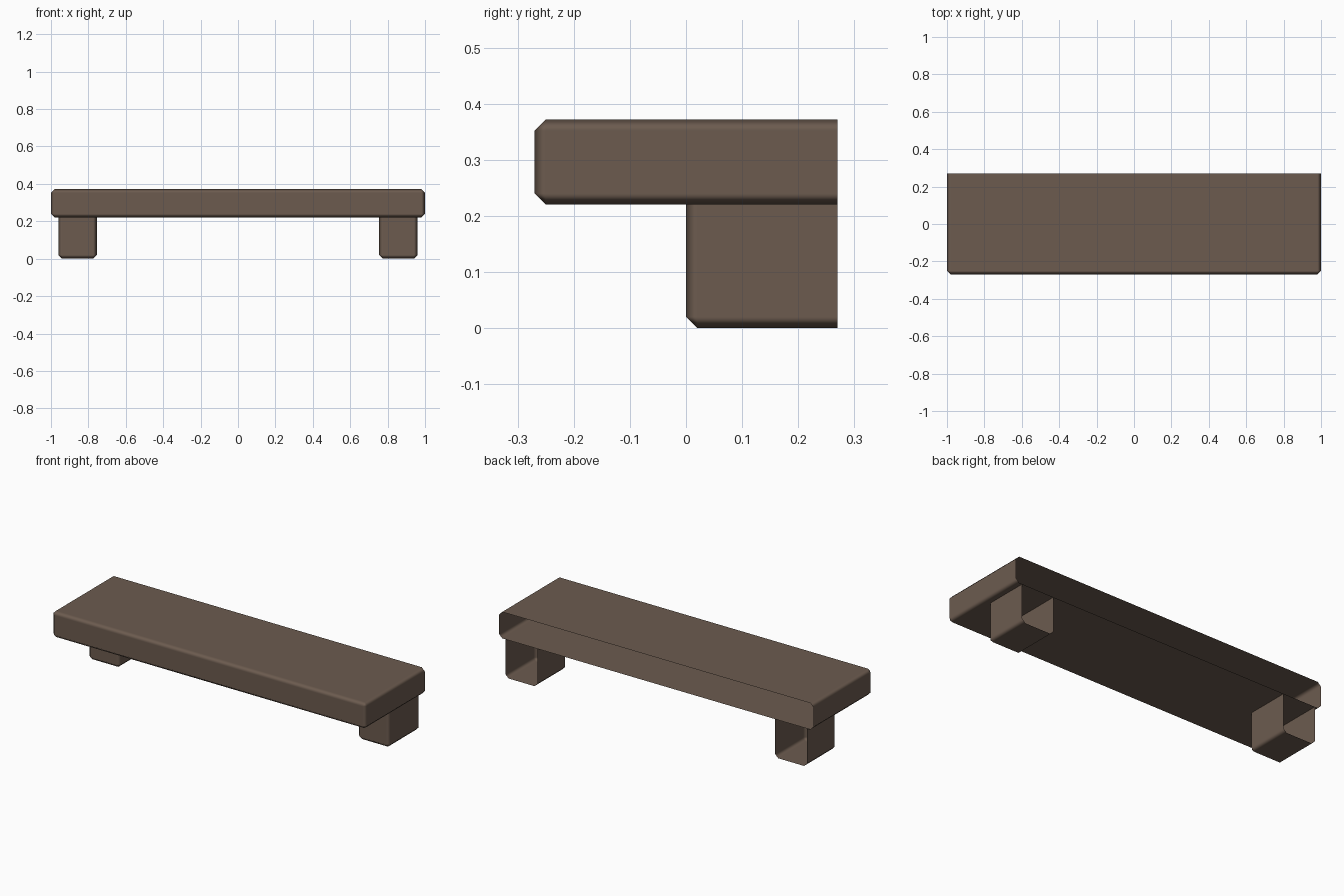
import bpy, bmesh

if "Cube" in bpy.data.objects:
    bpy.data.objects.remove(bpy.data.objects["Cube"])

wood = bpy.data.materials.new("dark brown wood")
wood.diffuse_color = (0.15, 0.105, 0.078, 1)
wood.use_nodes = True
wood.node_tree.nodes["Principled BSDF"].inputs["Base Color"].default_value = wood.diffuse_color


def open_box(name, lo, hi, open_top=False):
    """Chamfered box left open at the back (wall side) and optionally at the top."""
    bm = bmesh.new()
    bmesh.ops.create_cube(bm, size=1)
    for v in bm.verts:
        v.co = [a + (c + 0.5) * (b - a) for a, b, c in zip(lo, hi, v.co)]
    bm.normal_update()
    hidden = [f for f in bm.faces
              if f.normal.y > 0.5 or (open_top and f.normal.z > 0.5)]
    bmesh.ops.delete(bm, geom=hidden, context='FACES')
    edges = [e for e in bm.edges if not e.is_boundary]
    bmesh.ops.bevel(bm, geom=edges, offset=0.02, offset_type='OFFSET',
                    segments=1, profile=0.5, affect='EDGES')
    for f in bm.faces:
        f.smooth = True
    me = bpy.data.meshes.new(name)
    bm.to_mesh(me)
    bm.free()
    me.materials.append(wood)
    ob = bpy.data.objects.new(name, me)
    bpy.context.collection.objects.link(ob)
    # flat faces with shading blended only across the chamfers
    wn = ob.modifiers.new("weighted normals", 'WEIGHTED_NORMAL')
    wn.weight = 100
    return ob


# Shelf board
open_box("shelf_board", (-1, -0.27, 0.22), (1, 0.27, 0.372))

# Two support brackets under the ends
for side, x0, x1 in (("left", -0.96, -0.755), ("right", 0.755, 0.96)):
    open_box(side + "_bracket", (x0, 0, 0), (x1, 0.27, 0.22), open_top=True)
